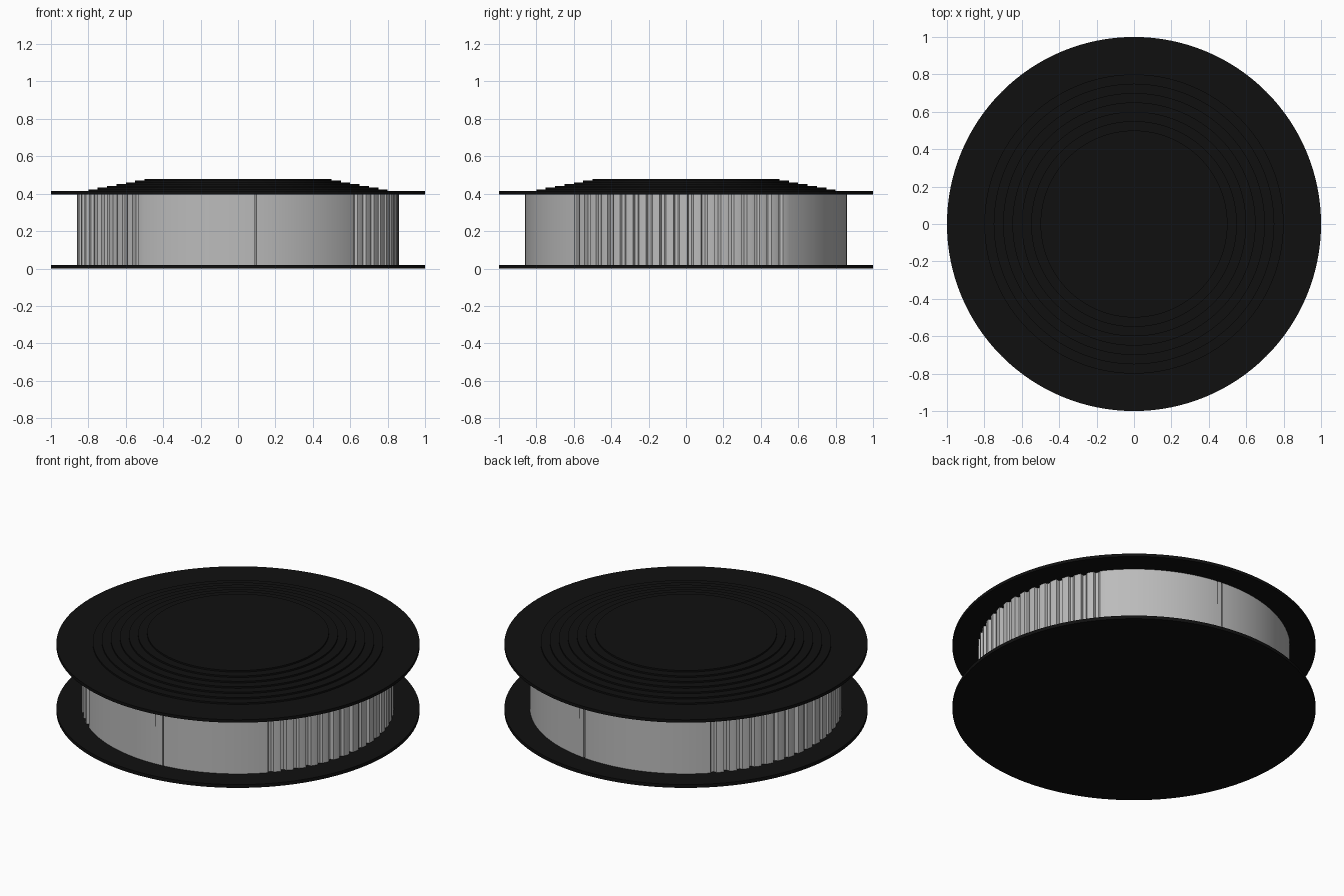
import bpy, bmesh, math

cube = bpy.data.objects.get("Cube")
if cube:
    bpy.data.objects.remove(cube, do_unlink=True)


def material(name, rgb):
    mat = bpy.data.materials.new(name)
    mat.use_nodes = True
    color = (*rgb, 1)
    mat.diffuse_color = color
    mat.node_tree.nodes["Principled BSDF"].inputs["Base Color"].default_value = color
    return mat


BLACK = material("black", (0.005, 0.005, 0.005))
GREY = material("grey", (0.5, 0.5, 0.5))


def finish(bm, name, mat):
    bmesh.ops.recalc_face_normals(bm, faces=bm.faces)
    mesh = bpy.data.meshes.new(name)
    bm.to_mesh(mesh)
    bm.free()
    mesh.materials.append(mat)
    obj = bpy.data.objects.new(name, mesh)
    bpy.context.collection.objects.link(obj)
    bpy.context.view_layer.objects.active = obj
    bpy.ops.object.select_all(action="DESELECT")
    obj.select_set(True)
    bpy.ops.object.shade_smooth_by_angle(angle=math.radians(12))
    return obj


def lathe(name, profile, mat, segments=128):
    """Spin a radius/height profile that starts and ends on the axis."""
    bm = bmesh.new()
    verts = [bm.verts.new((r, 0, z)) for r, z in profile]
    edges = [bm.edges.new(pair) for pair in zip(verts, verts[1:])]
    bmesh.ops.spin(bm, geom=verts + edges, cent=(0, 0, 0), axis=(0, 0, 1),
                   angle=math.tau, steps=segments)
    bmesh.ops.remove_doubles(bm, verts=bm.verts, dist=0.0001)
    return finish(bm, name, mat)


def polar(degrees, radius, z):
    a = math.radians(degrees)
    return (radius * math.cos(a), radius * math.sin(a), z)


# Lower flange
lathe("lower_flange", [(0, 0), (1, 0), (1, 0.02), (0, 0.02)], BLACK)

# Upper flange with concentric steps rising to a flat centre
profile = [(0, 0.396), (1, 0.396), (1, 0.414)]
z = 0.414
for step in range(7):
    radius = 0.8 - 0.05 * step
    profile.append((radius, z))
    z += 0.0094
    profile.append((radius, z))
profile.append((0, z))
lathe("upper_flange", profile, BLACK)

# Core wall outline: smooth panels front and back, grooved grips on both sides
R = 0.86
outline = []


def smooth_panel(start, end, seam):
    for a in range(start, end, 2):
        outline.append((a, R))
        if a == seam:
            outline.extend([(a + 0.1, R - 0.015), (a + 0.5, R - 0.015), (a + 0.6, R)])


def grip(start, end, ribs=17):
    pitch = (end - start) / ribs
    for i in range(ribs):
        a = start + i * pitch
        depth = 0.022 if i % 2 else 0.015
        outline.extend([(a, R), (a + pitch * 0.08, R - depth),
                        (a + pitch * 0.3, R - depth), (a + pitch * 0.45, R - 0.004),
                        (a + pitch * 0.75, R)])


grip(-44, 40)
smooth_panel(40, 134, 84)
grip(134, 234, 20)
smooth_panel(234, 316, 276)

bm = bmesh.new()
ring = bm.faces.new([bm.verts.new(polar(a, r, 0.015)) for a, r in outline])
top = bmesh.ops.extrude_face_region(bm, geom=[ring])["geom"]
bmesh.ops.translate(bm, vec=(0, 0, 0.385),
                    verts=[v for v in top if isinstance(v, bmesh.types.BMVert)])
finish(bm, "core_wall", GREY)

# Short slits beside the seams
for name, a in (("front_slit", 273.3), ("back_slit", 82)):
    bm = bmesh.new()
    corners = [(a, 0.25), (a + 0.15, 0.25), (a + 0.15, 0.4), (a, 0.4)]
    bm.faces.new([bm.verts.new(polar(d, R + 0.002, h)) for d, h in corners])
    finish(bm, name, BLACK)
